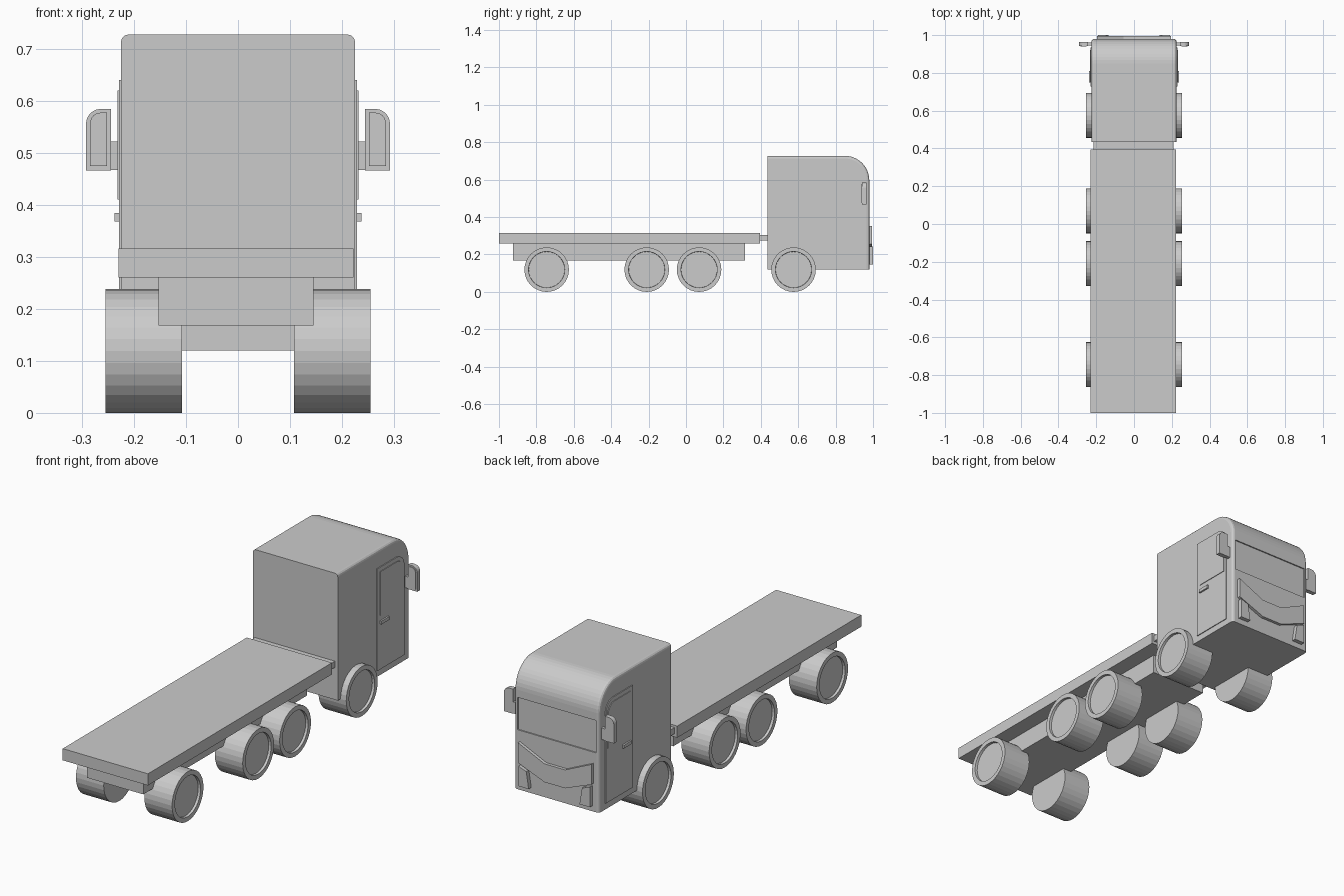
import bpy, bmesh, math
from mathutils import Matrix

if "Cube" in bpy.data.objects:
    bpy.data.objects.remove(bpy.data.objects["Cube"], do_unlink=True)

paint = bpy.data.materials.new("plain grey")
paint.use_nodes = True
paint.diffuse_color = (0.6, 0.6, 0.6, 1)
paint.node_tree.nodes["Principled BSDF"].inputs["Base Color"].default_value = (0.6, 0.6, 0.6, 1)


def finish(name, bm):
    bmesh.ops.recalc_face_normals(bm, faces=bm.faces)
    mesh = bpy.data.meshes.new(name)
    bm.to_mesh(mesh)
    bm.free()
    mesh.materials.append(paint)
    obj = bpy.data.objects.new(name, mesh)
    bpy.context.collection.objects.link(obj)
    return obj


def prism_bm(points, axis, lo, hi):
    """Extrude a (y, z) outline along x, or an (x, z) outline along y."""
    bm = bmesh.new()
    place = (lambda p, d: (d, *p)) if axis == "x" else (lambda p, d: (p[0], d, p[1]))
    base = bm.faces.new([bm.verts.new(place(p, lo)) for p in points])
    new = bmesh.ops.extrude_face_region(bm, geom=[base])["geom"]
    shift = (hi - lo, 0, 0) if axis == "x" else (0, hi - lo, 0)
    bmesh.ops.translate(bm, vec=shift, verts=[v for v in new if isinstance(v, bmesh.types.BMVert)])
    return bm


def prism(name, points, axis, lo, hi):
    return finish(name, prism_bm(points, axis, lo, hi))


def rect(a0, a1, z0, z1):
    return [(a0, z0), (a1, z0), (a1, z1), (a0, z1)]


def rounded(a0, a1, z0, z1, r, steps):
    """Rectangle whose corner at (a1, z1) is rounded."""
    arc = [(a1 - r + r * math.cos(t), z1 - r + r * math.sin(t))
           for t in (math.pi / 2 * i / steps for i in range(steps + 1))]
    return [(a0, z0), (a1, z0)] + arc + [(a0, z1)]


def box(name, x0, x1, y0, y1, z0, z1):
    return prism(name, rect(x0, x1, z0, z1), "y", y0, y1)


# Flat bed, chassis and coupling
box("load_bed", -0.23, 0.222, -1, 0.395, 0.26, 0.316)
box("chassis", -0.153, 0.145, -0.925, 0.315, 0.168, 0.26)
box("coupling", -0.215, 0.21, 0.39, 0.44, 0.275, 0.305)

# Cab with a curved brow and softened side edges
BACK, FRONT, FLOOR, HALF = 0.435, 0.98, 0.12, 0.225
bm = prism_bm(rounded(BACK, FRONT, FLOOR, 0.727, 0.13, 12), "x", -HALF, HALF)
side_edges = [e for e in bm.edges
              if abs(e.verts[0].co.x - e.verts[1].co.x) < 1e-5
              and not all(v.co.z < FLOOR + 1e-4 for v in e.verts)
              and not all(v.co.y < BACK + 1e-4 for v in e.verts)]
bmesh.ops.bevel(bm, geom=side_edges, offset=0.014, segments=3, profile=0.5, affect="EDGES")
cab = finish("cab", bm)

# Recessed windscreen
cutter = box("windscreen_cutter", -0.208, 0.208, FRONT - 0.006, 1.05, 0.405, 0.56)
cut = cab.modifiers.new("windscreen", "BOOLEAN")
cut.operation, cut.solver, cut.object = "DIFFERENCE", "EXACT", cutter
deps = bpy.context.evaluated_depsgraph_get()
cut_mesh = bpy.data.meshes.new_from_object(cab.evaluated_get(deps))
cab.modifiers.clear()
cab.data = cut_mesh
bpy.data.objects.remove(cutter, do_unlink=True)

# Grille: a band dipping towards the middle
upper = [(-0.195, 0.352), (-0.055, 0.288), (0.055, 0.288), (0.195, 0.352)]
lower = [(0.195, 0.255), (0.055, 0.2), (-0.055, 0.2), (-0.195, 0.255)]
prism("grille", upper + lower, "y", FRONT - 0.005, 0.995)


def wheel(name, side, y):
    bm = bmesh.new()
    bmesh.ops.create_cone(bm, cap_ends=True, segments=32, radius1=0.119, radius2=0.119, depth=0.147)
    cap = max(bm.faces, key=lambda f: f.calc_center_median().z)
    bmesh.ops.inset_individual(bm, faces=[cap], thickness=0.022, depth=0)
    bmesh.ops.inset_individual(bm, faces=[cap], thickness=0.001, depth=-0.012)
    turn = Matrix.Rotation(side * math.pi / 2, 4, "Y")
    bmesh.ops.transform(bm, matrix=Matrix.Translation((side * 0.1815, y, 0.119)) @ turn, verts=bm.verts)
    finish(name, bm)


axles = {"front": 0.575, "second": 0.07, "third": -0.21, "rear": -0.745}
for label, s in (("left", 1), ("right", -1)):
    for axle, y in axles.items():
        wheel(f"{axle}_{label}_wheel", s, y)

    # Door with window and handle
    prism(f"{label}_door", rounded(0.727, 0.935, 0.15, 0.64, 0.06, 6), "x", s * 0.22, s * 0.229)
    prism(f"{label}_window", rounded(0.75, 0.922, 0.41, 0.62, 0.05, 6), "x", s * 0.22, s * 0.232)
    prism(f"{label}_door_handle", rect(0.75, 0.81, 0.368, 0.384), "x", s * 0.22, s * 0.237)

    # Mirror housing, glass and arm
    def outward(points):
        return [(s * x, z) for x, z in points]
    prism(f"{label}_mirror", outward(rounded(0.244, 0.292, 0.466, 0.584, 0.028, 6)), "y", 0.942, 0.964)
    prism(f"{label}_mirror_glass", outward(rounded(0.252, 0.284, 0.474, 0.577, 0.02, 6)), "y", 0.939, 0.943)
    prism(f"{label}_mirror_arm", outward(rect(0.22, 0.245, 0.467, 0.522)), "y", 0.945, 0.962)

    # Headlight
    lamp = [(0.19, 0.147), (0.135, 0.147), (0.148, 0.228), (0.19, 0.243)]
    prism(f"{label}_headlight", outward(lamp), "y", FRONT - 0.005, 1.0)
